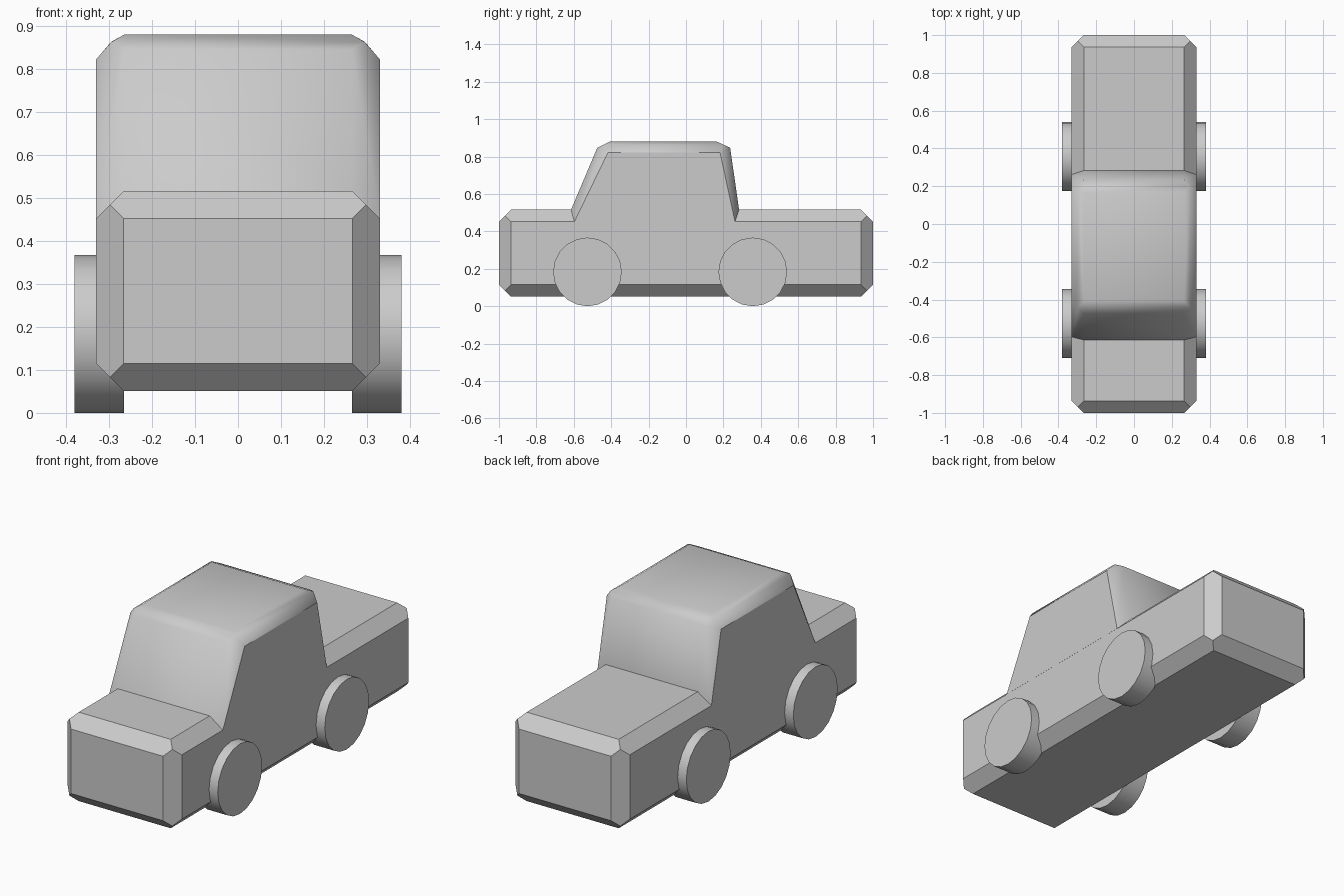
import bpy, bmesh
from math import pi
from mathutils import Vector, Matrix

if "Cube" in bpy.data.objects:
    bpy.data.objects.remove(bpy.data.objects["Cube"])


def hull_object(name, points):
    bm = bmesh.new()
    for p in points:
        bm.verts.new(p)
    bmesh.ops.convex_hull(bm, input=bm.verts[:])
    loose = [v for v in bm.verts if not v.link_faces]
    bmesh.ops.delete(bm, geom=loose, context='VERTS')
    bmesh.ops.dissolve_limit(bm, angle_limit=0.01, verts=bm.verts[:], edges=bm.edges[:])
    bmesh.ops.recalc_face_normals(bm, faces=bm.faces[:])
    mesh = bpy.data.meshes.new(name)
    bm.to_mesh(mesh)
    bm.free()
    obj = bpy.data.objects.new(name, mesh)
    bpy.context.collection.objects.link(obj)
    return obj


# Lower body: box with all edges chamfered, chamfers meeting at a point per corner
half = Vector((0.33, 1.0, 0.2325))
mid_z, c = 0.2835, 0.064
insets = [(0, c, c), (c, 0, c), (c, c, 0), (c / 2, c / 2, c / 2)]
body = [(sx * (half.x - i[0]), sy * (half.y - i[1]), mid_z + sz * (half.z - i[2]))
        for sx in (-1, 1) for sy in (-1, 1) for sz in (-1, 1) for i in insets]
hull_object("body", body)

# Cab: full profile on the centre section, smaller profile on the flush side panels
centre = [(-0.615, 0.515), (-0.475, 0.846), (-0.408, 0.88),
          (0.165, 0.88), (0.236, 0.847), (0.284, 0.515)]
panel = [(-0.597, 0.452), (-0.417, 0.822), (0.182, 0.822), (0.262, 0.452)]
corners = [(-0.4415, 0.863), (0.2005, 0.8635)]
cab_points = [(s * x, y, z) for s in (-1, 1)
              for x, profile in ((0.265, centre), (0.3305, panel), (0.295, corners))
              for y, z in profile]
cab = hull_object("cab", cab_points)
for f in cab.data.polygons:
    f.use_smooth = abs(f.normal.x) < 0.97 and f.normal.z > -0.1

# Wheels: plain discs with smooth rims
for end, y in (("front", -0.527), ("rear", 0.357)):
    for side, s in (("left", -1), ("right", 1)):
        bm = bmesh.new()
        bmesh.ops.create_cone(bm, cap_ends=True, segments=20, radius1=0.1835,
                              radius2=0.1835, depth=0.115,
                              matrix=Matrix.Rotation(pi / 2, 4, 'Y'))
        for f in bm.faces:
            f.smooth = len(f.verts) == 4
        mesh = bpy.data.meshes.new(f"{end}_{side}_wheel")
        bm.to_mesh(mesh)
        bm.free()
        wheel = bpy.data.objects.new(mesh.name, mesh)
        wheel.location = (s * 0.3225, y, 0.1835)
        bpy.context.collection.objects.link(wheel)
